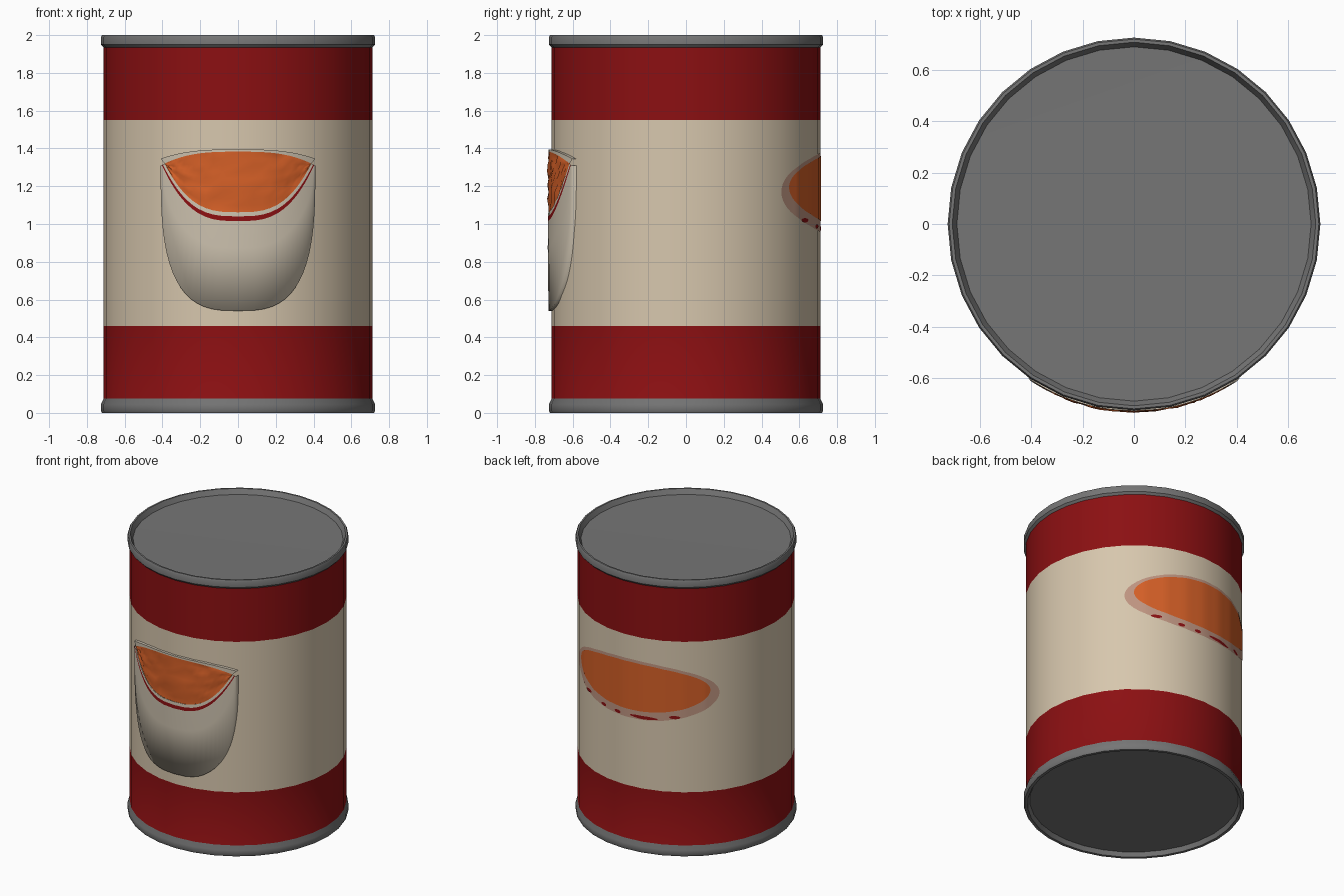
import bpy, bmesh, math, random

if "Cube" in bpy.data.objects:
    bpy.data.objects.remove(bpy.data.objects["Cube"])

random.seed(4)
SIDES = 32          # facets round the can
R = 0.712           # wall radius


def material(name, rgb):
    m = bpy.data.materials.new(name)
    m.diffuse_color = (*rgb, 1)
    m.use_nodes = True
    m.node_tree.nodes["Principled BSDF"].inputs["Base Color"].default_value = m.diffuse_color
    return m


GREY = material("tin_grey", (0.18, 0.18, 0.18))
RED = material("label_red", (0.26, 0.005, 0.006))
CREAM = material("label_cream", (0.68, 0.57, 0.42))
WHITE = material("bowl_white", (0.60, 0.53, 0.42))
ORANGE = material("filling_orange", (0.66, 0.115, 0.02))
PINK = material("halo_pink", (0.52, 0.30, 0.22))


def skin(name, rows, mats, sharp=None):
    """Join rows of points with quads; mats holds one material per band."""
    bm = bmesh.new()
    grid = [[bm.verts.new(p) for p in row] for row in rows]
    used = list(dict.fromkeys(mats))
    for a, b, m in zip(grid, grid[1:], mats):
        for i in range(len(a) - 1):
            f = bm.faces.new((a[i], a[i + 1], b[i + 1], b[i]))
            f.material_index = used.index(m)
            f.smooth = True
    bmesh.ops.remove_doubles(bm, verts=bm.verts, dist=1e-5)
    me = bpy.data.meshes.new(name)
    bm.to_mesh(me)
    bm.free()
    for m in used:
        me.materials.append(m)
    if sharp:
        me.set_sharp_from_angle(angle=math.radians(sharp))
    ob = bpy.data.objects.new(name, me)
    bpy.context.collection.objects.link(ob)
    return ob


# Can: revolved profile (radius, height, material of the band above)
profile = [
    (0, 0.03, GREY), (0.685, 0.03, GREY), (0.70, 0.0, GREY), (0.72, 0.0, GREY),
    (0.726, 0.012, GREY), (0.726, 0.045, GREY), (R, 0.075, RED),
    (R, 0.46, CREAM), (R, 1.55, RED), (R, 1.935, GREY), (0.726, 1.95, GREY),
    (0.726, 1.988, GREY), (0.72, 2.0, GREY), (0.708, 2.0, GREY),
    (0.69, 1.965, GREY), (0, 1.96, GREY)]
turn = [2 * math.pi * k / SIDES for k in range(SIDES + 1)]
skin("can", [[(r * math.cos(a), r * math.sin(a), z) for a in turn]
             for r, z, _ in profile], [m for _, _, m in profile], 35)


# Raised bowl on the front
COLS = 32
S = [math.pi * (k / COLS - 0.5) for k in range(COLS + 1)]
U = [math.copysign(abs(math.sin(s)) ** (2 / 3), s) for s in S]


def front(x, z, r=0.728):
    return (x, -math.sqrt(r * r - x * x), z)


def curve(half, tip, mid):
    """Bowed line: height mid at the centre, tip at both ends."""
    return [(u * half, mid + (tip - mid) * abs(u) ** 3) for u in U]


def blend(a, b, t):
    return [(p[0] + (q[0] - p[0]) * t, p[1] + (q[1] - p[1]) * t)
            for p, q in zip(a, b)]


def wall(row):
    """Edge set back into the can."""
    return [(x, -math.sqrt(0.728 ** 2 - x * x) + 0.03, z) for x, z in row]


outline = [(0.41 * u, 1.31 - 0.77 * abs(math.cos(s)) ** (2 / 3))
           for u, s in zip(U, S)]
stripe_low = curve(0.402, 1.31, 1.015)
stripe_top = curve(0.398, 1.315, 1.04)
fill_low = curve(0.388, 1.32, 1.062)
fill_top = curve(0.388, 1.32, 1.383)
back_lip = curve(0.41, 1.345, 1.395)

skin("bowl", [wall(outline), [front(*p) for p in outline],
              [front(*p, 0.732) for p in blend(outline, stripe_low, 0.7)],
              [front(*p, 0.731) for p in stripe_low],
              [front(*p, 0.731) for p in stripe_top],
              [front(*p, 0.729) for p in fill_low]],
     [WHITE, WHITE, WHITE, RED, WHITE])
skin("bowl_back_lip", [[front(*p) for p in fill_top],
                       [front(*p) for p in back_lip], wall(back_lip)],
     [WHITE, WHITE], 40)

# Lumpy filling inside the bowl mouth
BANDS = 9
lumps = []
for k in range(BANDS + 1):
    rough = 0.009 if 0 < k < BANDS else 0
    lumps.append([front(x, z, 0.727 + random.uniform(-rough, rough)
                        * (1 - abs(u) ** 8))
                  for (x, z), u in zip(blend(fill_low, fill_top, k / BANDS), U)])
skin("filling", lumps, [ORANGE] * BANDS, 50)


# Painted patch on the back: thin plates that follow the facets
def on_can(deg, z, lift):
    a = math.radians(deg)
    step = 2 * math.pi / SIDES
    r = R * math.cos(step / 2) / math.cos(a % step - step / 2) + lift
    return (r * math.cos(a), r * math.sin(a), z)


def plate(name, mid, half, low, high, lift, mat):
    """low and high give the edge heights for t in -1..1."""
    ts = [math.sin(math.pi * (k / 48 - 0.5)) for k in range(49)]
    skin(name, [[on_can(mid + half * t, f(t), lift) for t in ts]
                for f in (low, high)], [mat])


def bow(t):
    return math.sqrt(max(0, 1 - t * t))


plate("back_halo", 94, 49, lambda t: 1.17 - 0.215 * bow(t),
      lambda t: 1.17 + 0.21 * bow(t), 0.002, PINK)
plate("back_filling", 94, 44, lambda t: 1.195 - 0.18 * bow(t),
      lambda t: 1.195 + 0.165 * bow(t), 0.004, ORANGE)

# Broken stripe below the back patch
for i, (deg, half) in enumerate(((62, 3), (76, 2), (86, 2), (102, 8), (119, 3))):
    z = 1.165 - 0.19 * bow((deg - 94) / 49)
    plate(f"back_stripe_{i}", deg, half, lambda t: z - 0.013 * bow(t),
          lambda t: z + 0.01 * bow(t), 0.005, RED)
